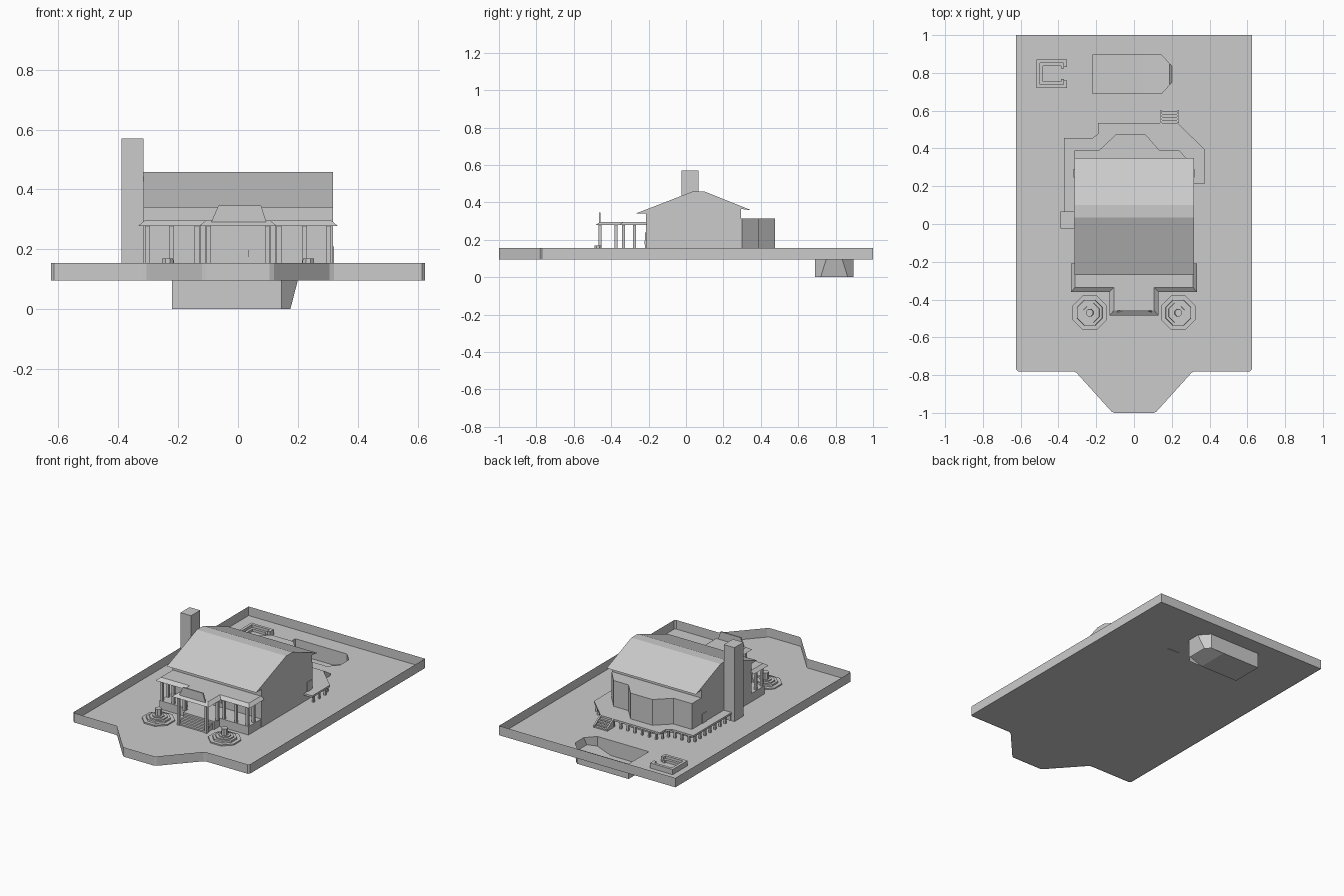
import bpy, bmesh, math
from mathutils import Vector
from mathutils.geometry import tessellate_polygon

if "Cube" in bpy.data.objects:
    bpy.data.objects.remove(bpy.data.objects["Cube"])

G = 0.097    # lawn level
F = 0.15     # porch and deck level


def make(name, verts, faces, solid=True):
    me = bpy.data.meshes.new(name)
    me.from_pydata([tuple(v) for v in verts], [], faces)
    ob = bpy.data.objects.new(name, me)
    bpy.context.collection.objects.link(ob)
    if solid:
        bm = bmesh.new()
        bm.from_mesh(me)
        bmesh.ops.recalc_face_normals(bm, faces=bm.faces)
        bm.to_mesh(me)
        bm.free()
    return ob


def loft(name, low, high, z0, z1, bottom=True, top=True, axis='z'):
    """Joins two outlines with the same number of points."""
    n = len(low)
    v = [(*p, z0) for p in low] + [(*p, z1) for p in high]
    if axis == 'x':
        v = [(c, a, b) for a, b, c in v]
    if axis == 'y':
        v = [(a, c, b) for a, b, c in v]
    f = [(i, (i + 1) % n, n + (i + 1) % n, n + i) for i in range(n)]
    if bottom:
        f.append(tuple(range(n))[::-1])
    if top:
        f.append(tuple(range(n, 2 * n)))
    return make(name, v, f)


def prism(name, pts, z0, z1, **kw):
    return loft(name, pts, pts, z0, z1, **kw)


def box(name, x0, x1, y0, y1, z0, z1):
    return prism(name, [(x0, y0), (x1, y0), (x1, y1), (x0, y1)], z0, z1)


def mirror_pts(pts):
    return pts + [(-x, y) for x, y in reversed(pts)]


# lawn with pool opening, and thin boundary wall
yard = mirror_pts([(-.625, 1), (-.625, -.77), (-.615, -.78), (-.32, -.78),
                   (-.305, -.787), (-.12, -.992), (-.105, -1)])
pool = [(-.22, .69), (.145, .69), (.2, .75), (.2, .835), (.145, .895), (-.22, .895)]
loops = [[Vector((x, y, G)) for x, y in p] for p in (yard, pool)]
make("lawn", loops[0] + loops[1], [tuple(t) for t in tessellate_polygon(loops)])
prism("boundary_wall", yard, G - .002, .155, bottom=False, top=False)

# pool basin with a slanted end and sloping floor
low = [(-.22, .69), (.145, .69), (.175, .72), (.175, .865), (.145, .895), (-.22, .895)]
loft("pool_basin", low, pool, 0, G, bottom=False, top=False)
make("pool_floor", [(-.22, .69, 0), (.05, .69, 0), (.05, .895, 0), (-.22, .895, 0),
                    (.145, .69, .035), (.187, .735, .05), (.187, .85, .05), (.145, .895, .035)],
     [(0, 1, 2, 3), (1, 4, 5, 6, 7, 2)], solid=False)

# sunken seating corner: backrest and lower seat, open to the right
def c_shape(x0, x1, y0, y1, t, lip):
    return [(x1, y0), (x0, y0), (x0, y1), (x1, y1), (x1, y1 - lip), (x1 - t, y1 - lip),
            (x1 - t, y1 - t), (x0 + t, y1 - t), (x0 + t, y0 + t), (x1 - t, y0 + t),
            (x1 - t, y0 + lip), (x1, y0 + lip)]

prism("seating_back", c_shape(-.515, -.355, .72, .87, .018, .04), G, .13)
prism("seating_bench", c_shape(-.497, -.37, .738, .852, .016, .03), G, .113)

# house body with roof, extruded gable profile
gable = [(-.215, G), (-.215, .34), (-.27, .34), (.035, .458), (.1, .458),
         (.35, .358), (.295, .365), (.295, G)]
prism("house_body", gable, -.315, .317, axis='x')
box("chimney", -.39, -.315, -.025, .067, G, .57)

# rear bay
bay = [(-.315, .29), (-.315, .39), (-.185, .39), (-.095, .475), (.06, .475),
       (.135, .39), (.24, .39), (.317, .30), (.317, .29)]
prism("rear_bay", bay, G, .315)

# doors
box("front_door", -.026, .035, -.219, -.21, F, .24)
box("front_door_panel", 0, .035, -.221, -.21, .175, .197)
for x in (-.316, .318):
    box("side_door", x - .003, x + .003, .247, .29, F, .21)

# rear deck on stub posts
deck = [(-.31, -.02), (-.37, -.02), (-.37, .455), (-.22, .455), (-.19, .478), (-.19, .535),
        (.23, .535), (.375, .395), (.375, .215), (.31, .215)]
prism("deck", deck, F - .012, F)
for a, b in zip(deck[1:-2], deck[2:-1]):
    a, b = Vector(a), Vector(b)
    n = max(1, round((b - a).length / .055))
    for i in range(n):
        p = a.lerp(b, (i + .5) / n)
        d = (Vector((0, .25)) - p).normalized() * .012
        x, y = p + d
        box("deck_post", x - .006, x + .006, y - .006, y + .006, G, F - .01)

# deck stairs
for i in range(4):
    box("deck_step", .145, .23, .535 + i * .016, .551 + i * .016, F - .022 - i * .011, F - .012 - i * .011)
for x in (.138, .227):
    prism("deck_stringer", [(.535, F), (.6, .11), (.6, G), (.535, G)], x, x + .01, axis='x')

# front porch floor and steps
prism("porch_floor", mirror_pts([(-.315, -.21), (-.315, -.345), (-.11, -.345), (-.11, -.40)]), G, F)
for i in range(4):
    box("porch_step", -.1, .1, -.415 - i * .016, -.399 - i * .016, G, F - .011 * (i + 1))

# porch roof with sloping rim, and gable sign-free parapet
loft("porch_roof",
     mirror_pts([(-.333, -.21), (-.333, -.36), (-.13, -.36), (-.13, -.485)]),
     mirror_pts([(-.312, -.21), (-.312, -.335), (-.107, -.335), (-.107, -.458)]), .278, .296)
prism("porch_parapet", [(-.09, .29), (.095, .29), (.077, .347), (-.065, .347)], -.466, -.458, axis='y')

# porch columns
cols = [(.302, -.335), (.222, -.335), (.137, -.335), (.302, -.275), (.117, -.375), (.098, -.46)]
for sx in (-1, 1):
    for x, y in cols:
        z = G if y < -.4 else F
        box("porch_column", sx * x - .008, sx * x + .008, y - .008, y + .008, z, .282)


# octagonal fountains
def octagon(cx, cy, r):
    return [(cx + r * math.cos(math.radians(22.5 + 45 * k)),
             cy + r * math.sin(math.radians(22.5 + 45 * k))) for k in range(8)]

for sx in (-1, 1):
    for part, r, r2, top in (("rim_base", .098, .098, .105), ("water", .075, .072, .115),
                             ("bowl", .058, .055, .122), ("step", .038, .036, .128),
                             ("pillar", .022, .02, .17)):
        loft("fountain_" + part, octagon(sx * .235, -.47, r), octagon(sx * .235, -.47, r2), G, top)
